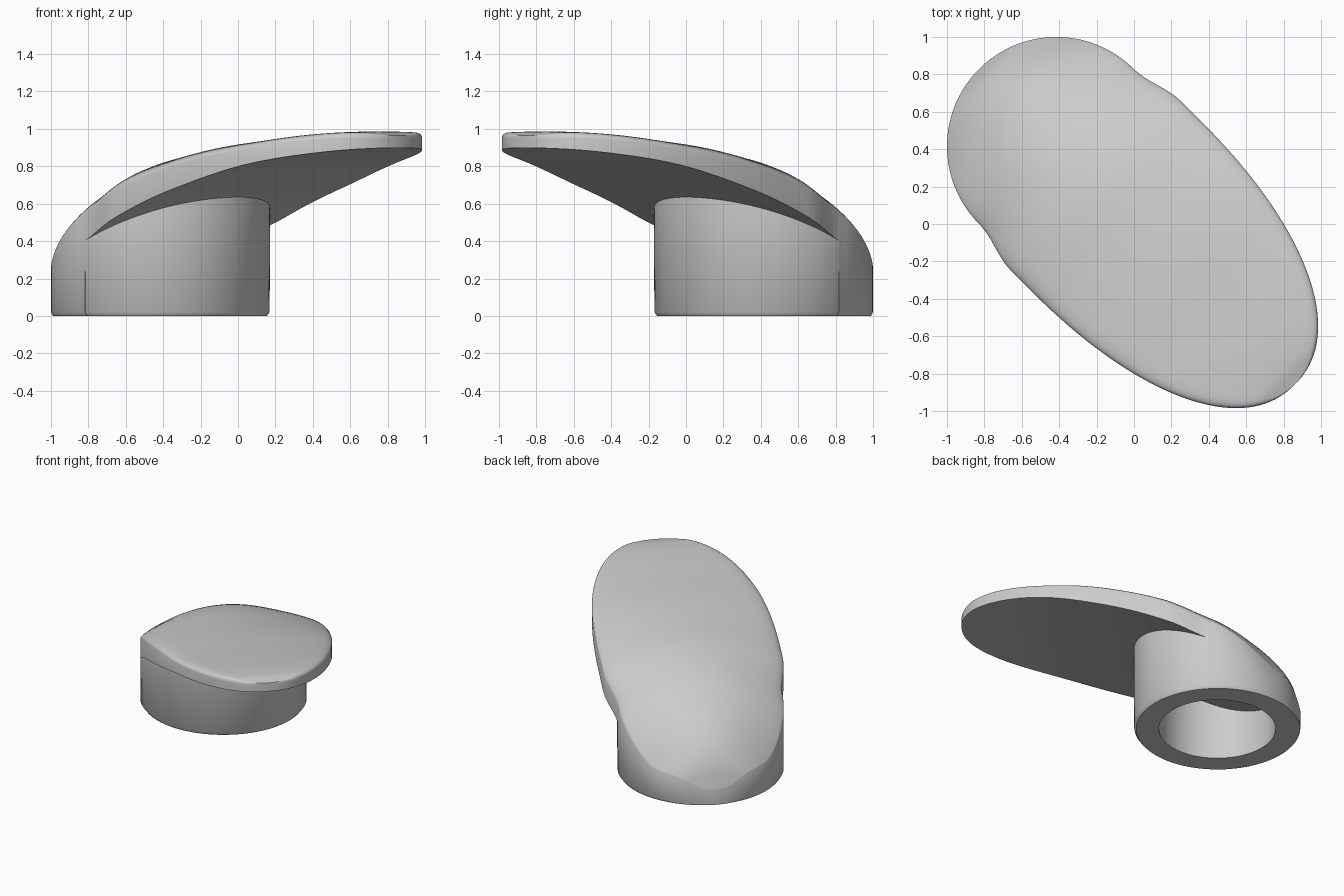
import bpy, bmesh, math
from mathutils import Matrix

if "Cube" in bpy.data.objects:
    bpy.data.objects.remove(bpy.data.objects["Cube"])

R, CU = 0.585, -0.587          # socket radius and centre along the lever axis
U0, U1 = CU - R, 1.215         # back and tip of the lever

# side profiles along the lever: crest height, crown drop at the edges, underside
CREST = [(U0, .12), (-1.12, .29), (-1.0, .465), (-.82, .61), (-.6, .74), (-.3, .84),
         (0, .89), (.3, .93), (.6, .955), (.9, .98), (1.12, .985), (U1, .965)]
DROP = [(U0, 0), (-1.1, .11), (-1.0, .215), (-.8, .21), (-.47, .175), (0, .095), (.6, .035), (U1, 0)]
UNDER = [(-.6, .39), (-.35, .5), (-.1, .6), (.16, .685), (.6, .807), (1.04, .88), (1.4, .915)]


def curve(pts, x):
    """Smooth interpolation through profile points."""
    n = len(pts)
    i = max(k for k in range(n - 1) if k == 0 or pts[k][0] <= x)
    def slope(k):
        a, b = pts[max(k - 1, 0)], pts[min(k + 1, n - 1)]
        return (b[1] - a[1]) / (b[0] - a[0])
    (xa, ya), (xb, yb) = pts[i], pts[i + 1]
    h = xb - xa
    t = (x - xa) / h
    return (ya * (1 + 2 * t) * (1 - t) ** 2 + h * slope(i) * t * (1 - t) ** 2
            + yb * t * t * (3 - 2 * t) + h * slope(i + 1) * t * t * (t - 1))


def half_width(u):
    if u < CU:
        return math.sqrt(max(R * R - (u - CU) ** 2, 0))
    if u < -.15:
        t = min((u - CU) / .3, 1)
        return R + .057 * t * t * (3 - 2 * t)
    return .642 * max(1 - ((u + .15) / (U1 + .15)) ** 2.2, 0) ** (1 / 2.2)


def make(name, bm):
    bmesh.ops.remove_doubles(bm, verts=bm.verts, dist=1e-5)
    bmesh.ops.recalc_face_normals(bm, faces=bm.faces)
    me = bpy.data.meshes.new(name)
    bm.to_mesh(me)
    bm.free()
    ob = bpy.data.objects.new(name, me)
    bpy.context.collection.objects.link(ob)
    return ob


def loft(name, loops, caps=False):
    bm = bmesh.new()
    rows = [[bm.verts.new(p) for p in lp] for lp in loops]
    n = len(rows[0])
    for a, b in zip(rows, rows[1:]):
        for j in range(n):
            bm.faces.new((a[j], a[(j + 1) % n], b[(j + 1) % n], b[j]))
    if caps:
        bm.faces.new(rows[0])
        bm.faces.new(rows[-1])
    return make(name, bm)


def post(name, rings, slope=0):
    """Round post on the socket axis; the last ring may be slanted."""
    loops = []
    for k, (r, z) in enumerate(rings):
        s = slope if k == len(rings) - 1 else 0
        loops.append([(CU + r * math.cos(a), r * math.sin(a), z + s * r * math.cos(a))
                      for a in (2 * math.pi * j / 96 for j in range(96))])
    return loft(name, loops, True)


def cut(target, tool):
    m = target.modifiers.new("cut", 'BOOLEAN')
    m.operation, m.solver, m.object = 'DIFFERENCE', 'EXACT', tool
    bpy.context.view_layer.objects.active = target
    bpy.ops.object.modifier_apply(modifier=m.name)
    bpy.data.objects.remove(tool)


# full solid: crowned top over the lever outline, down to the ground
N, M = 72, 32
loops = []
for i in range(N + 1):
    u = (U0 + U1) / 2 - (U1 - U0) / 2 * math.cos(math.pi * i / N)
    w = 0 if i in (0, N) else half_width(u)
    rim = .03 * min(max((u + 1) / .6, 0), 1)      # edge rounding fades out at the back
    lp = [(u, max(w - .015, 0), 0), (u, w, .02)]
    for j in range(M + 1):
        s = math.cos(math.pi * j / M)
        z = curve(CREST, u) - curve(DROP, u) * s * s - rim * (1 - math.sqrt(max(1 - s ** 16, 0)))
        lp.append((u, w * s, z))
    lp += [(u, -w, .02), (u, -max(w - .015, 0), 0)]
    loops.append(lp)
handle = loft("lever_handle", loops)

# clear everything below the lever underside except the round socket
us = [-.57 + 1.95 * k / 40 for k in range(41)]
section = [(u, curve(UNDER, u)) for u in us] + [(us[-1], -.3), (us[0], -.3)]
clearance = loft("underside_cutter", [[(u, v, z) for u, z in section] for v in (-1, 1)], True)
cut(clearance, post("socket_post", [(R - .016, -.5), (R - .016, 0), (R - .001, .02), (R + .008, 1.3)]))
cut(handle, clearance)

# open socket with a slanted ceiling
cut(handle, post("socket_hole", [(.41, -.2), (.41, .41)], .35))

# turn the lever diagonally and smooth it
handle.data.transform(Matrix.Rotation(-math.pi / 4, 4, 'Z'))
bpy.ops.object.select_all(action='DESELECT')
handle.select_set(True)
bpy.context.view_layer.objects.active = handle
bpy.ops.object.shade_smooth_by_angle(angle=math.radians(50))
